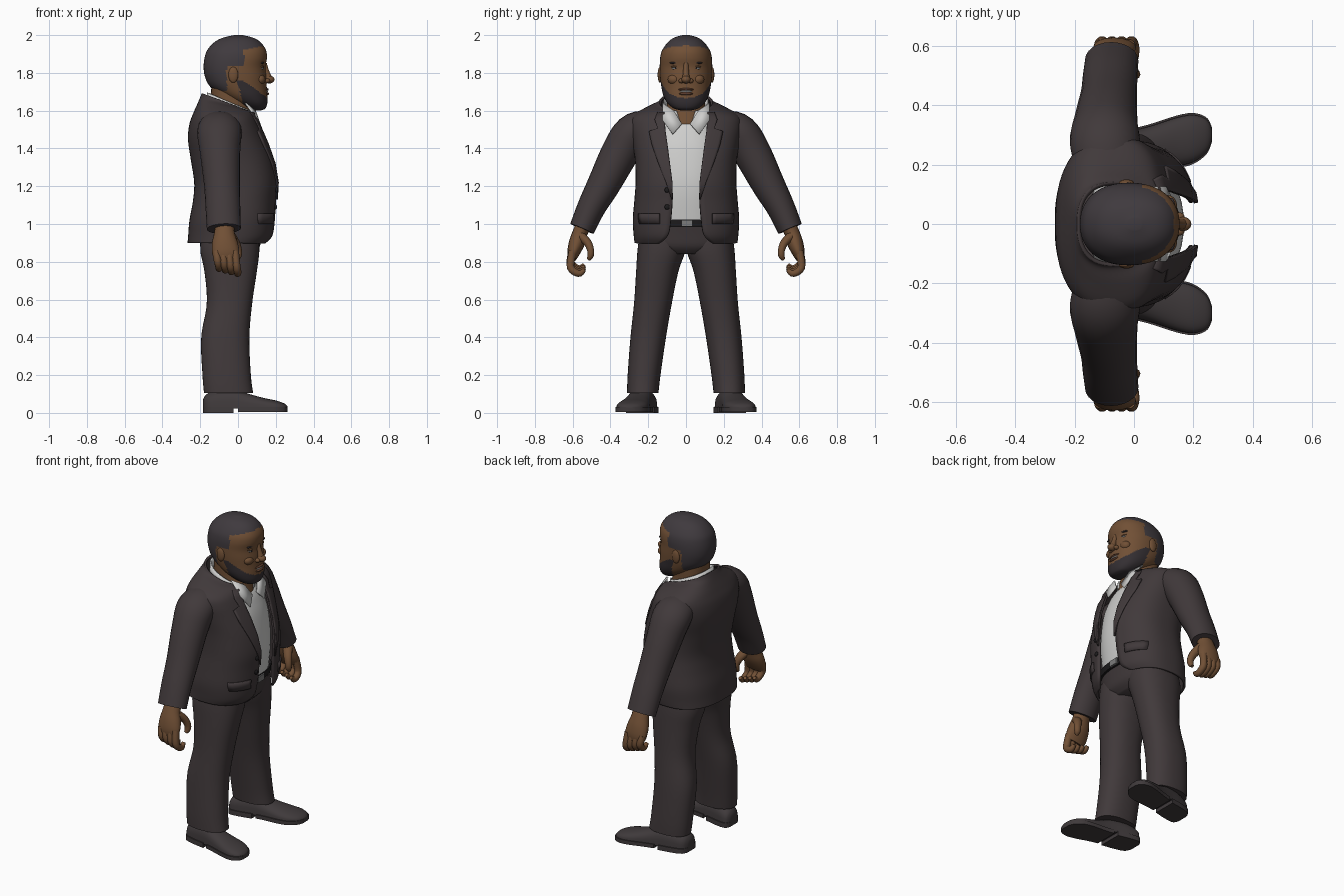
import bpy, bmesh, math
from mathutils import Vector

old = bpy.data.objects.get("Cube")
if old:
    bpy.data.objects.remove(old)


def material(name, r, g, b):
    m = bpy.data.materials.new(name)
    m.use_nodes = True
    m.diffuse_color = (r, g, b, 1)
    bsdf = m.node_tree.nodes["Principled BSDF"]
    bsdf.inputs["Base Color"].default_value = (r, g, b, 1)
    bsdf.inputs["Roughness"].default_value = 0.8
    return m


SUIT = material("charcoal suit", .052, .041, .043)
SKIN = material("brown skin", .165, .080, .036)
HAIR = material("dark hair", .050, .042, .048)
BEARD = material("dark beard", .034, .028, .032)
SHIRT = material("white shirt", .62, .62, .61)
SHOE = material("shoe leather", .050, .042, .044)
BLACK = material("black trim", .012, .011, .012)
METAL = material("buckle grey", .20, .20, .20)
LIP = material("lip brown", .105, .045, .026)
SIDES = (("left", 1), ("right", -1))


def finish(name, bm, mats, thick=0, angle=50):
    """Turn a bmesh into a smooth-shaded object."""
    bmesh.ops.recalc_face_normals(bm, faces=bm.faces)
    me = bpy.data.meshes.new(name)
    bm.to_mesh(me)
    bm.free()
    ob = bpy.data.objects.new(name, me)
    bpy.context.collection.objects.link(ob)
    for m in mats:
        me.materials.append(m)
    bpy.ops.object.select_all(action='DESELECT')
    bpy.context.view_layer.objects.active = ob
    ob.select_set(True)
    bpy.ops.object.shade_smooth_by_angle(angle=math.radians(angle))
    if thick:
        mod = ob.modifiers.new("thickness", 'SOLIDIFY')
        mod.thickness = thick
        mod.offset = 0
    return ob


def loft(name, rings, mat, closed=True, caps=True, thick=0, rule=None, mats=None):
    """Skin a list of point rings."""
    bm = bmesh.new()
    rows = [[bm.verts.new(p) for p in ring] for ring in rings]
    n = len(rows[0])
    for a, b in zip(rows, rows[1:]):
        for i in range(n if closed else n - 1):
            j = (i + 1) % n
            bm.faces.new((a[i], a[j], b[j], b[i]))
    if caps and closed:
        bm.faces.new(rows[0])
        bm.faces.new(rows[-1])
    if rule:
        for f in bm.faces:
            f.material_index = rule(f.calc_center_median())
    return finish(name, bm, mats or [mat], thick)


def spline(rows, t):
    """Catmull-Rom value of a table of rows at t in 0..1."""
    s = min(max(t, 0), 1) * (len(rows) - 1)
    i = min(int(s), len(rows) - 2)
    u = s - i
    p1, p2 = rows[i], rows[i + 1]
    p0, p3 = rows[max(i - 1, 0)], rows[min(i + 2, len(rows) - 1)]
    return [b + u * (c - a + u * (2*a - 5*b + 4*c - d + u * (3*(b - c) + d - a))) / 2
            for a, b, c, d in zip(p0, p1, p2, p3)]


def refine(rows, count):
    return [spline(rows, k / (count - 1)) for k in range(count)]


def oval(z, back, front, hy, cy=0, n=2.3, tilt=0, gap=0, seg=40):
    """Horizontal superellipse; gap leaves it open at the front, tilt lowers its front."""
    cx, hx = (back + front) / 2, (front - back) / 2
    a = math.asin(min(1, (max(gap, 0) / hy) ** (n / 2))) if gap else 0
    pts = []
    for k in range(seg):
        t = a + (2 * math.pi - 2 * a) * k / (seg - 1 if gap else seg)
        c, s = math.cos(t), math.sin(t)
        x = math.copysign(abs(c) ** (2 / n), c)
        y = math.copysign(abs(s) ** (2 / n), s)
        pts.append((cx + hx * x, cy + hy * y, z - tilt * (1 + x) / 2))
    return pts


def tube(name, path, mat, side=1, seg=16, count=14):
    """Tapered limb through rows of x, y, z, half depth, half width."""
    rows = refine(path, count)
    rings = []
    for i, (x, y, z, rx, rv) in enumerate(rows):
        a, b = rows[max(i - 1, 0)], rows[min(i + 1, count - 1)]
        d = Vector(b[:3]) - Vector(a[:3])
        v = Vector((1, 0, 0)).cross(d).normalized()
        u = d.cross(v).normalized()
        ring = []
        for k in range(seg):
            t = 2 * math.pi * k / seg
            p = Vector((x, y, z)) + u * rx * math.cos(t) + v * rv * math.sin(t)
            ring.append((p.x, p.y * side, p.z))
        rings.append(ring)
    return loft(name, rings, mat)


def ball(name, loc, size, mat):
    bm = bmesh.new()
    bmesh.ops.create_uvsphere(bm, u_segments=20, v_segments=12, radius=1)
    bmesh.ops.scale(bm, vec=size, verts=bm.verts)
    bmesh.ops.translate(bm, vec=loc, verts=bm.verts)
    return finish(name, bm, [mat])


def plate(name, pts, mat, side=1, thick=.008):
    bm = bmesh.new()
    bm.faces.new([bm.verts.new((x, y * side, z)) for x, y, z in pts])
    return finish(name, bm, [mat], thick)


# Jacket body: z, back, front, half width, opening, front drop
JACKET = [(.90, -.26, .155, .265, .14, 0), (.94, -.257, .182, .27, .095, 0),
          (1.02, -.25, .192, .275, .08, 0), (1.12, -.232, .197, .267, .072, 0),
          (1.22, -.225, .203, .26, .075, 0), (1.34, -.243, .183, .263, .09, 0),
          (1.45, -.258, .145, .28, .105, .01), (1.53, -.25, .115, .29, .115, .02),
          (1.585, -.23, .095, .275, .115, .03), (1.635, -.208, .085, .20, .112, .05),
          (1.665, -.195, .07, .15, .108, .075), (1.69, -.185, .06, .135, .105, .10)]
loft("jacket_body", [oval(z, b, f, w, n=2.5, tilt=t, gap=g, seg=60)
                     for z, b, f, w, g, t in refine(JACKET, 50)], SUIT, closed=False, thick=.014)


def jacket_row(z):
    return min(refine(JACKET, 200), key=lambda r: abs(r[0] - r[5] * .9 - z))


def on_jacket(z, y, lift):
    _, b, f, w, _, _ = jacket_row(z)
    return ((b + f) / 2 + (f - b) / 2 * max(0, 1 - (y / w) ** 2.5) ** .4 + lift, y, z)


def patch(name, rows, side, lift=.012):
    """Cloth strip on the jacket: rows of z, inner y, outer y."""
    rings = []
    for z, y0, y1 in rows:
        pts = [on_jacket(z, y0 + (y1 - y0) * k / 6, lift) for k in range(7)]
        rings.append([(x, y * side, zz) for x, y, zz in pts])
    loft(name, rings, SUIT, closed=False, thick=.009)


for label, s in SIDES:
    patch(label + "_lapel", [(1.13, .07, .075), (1.22, .072, .105), (1.32, .085, .145),
                             (1.42, .098, .18), (1.49, .108, .195), (1.505, .11, .15),
                             (1.55, .112, .165), (1.59, .112, .15)], s)
    patch(label + "_pocket_flap", [(1.0, .14, .245), (1.03, .14, .25), (1.055, .14, .25)], s)
for i, z in enumerate((1.09, 1.18)):
    x, y, _ = on_jacket(z, .1, .01)
    ball(f"jacket_button_{i}", (x, -y, z), (.008, .014, .014), BLACK)

# Shirt, placket and collar
SHIRT_ROWS = [(1.01, -.15, .15, .2, 0), (1.2, -.15, .168, .2, 0), (1.38, -.15, .145, .2, 0),
              (1.5, -.16, .115, .17, .02), (1.58, -.15, .095, .13, .06), (1.64, -.14, .085, .115, .11)]
loft("shirt", [oval(z, b, f, w, tilt=t) for z, b, f, w, t in refine(SHIRT_ROWS, 24)], SHIRT)
loft("shirt_collar_band", [oval(1.62, -.165, .085, .118, tilt=.08, gap=.03),
                           oval(1.695, -.16, .075, .115, tilt=.10, gap=.05)],
     SHIRT, closed=False, thick=.008)
for label, s in SIDES:
    plate(label + "_collar_point", [(.04, .125, 1.64), (.09, .065, 1.60), (.115, .022, 1.53),
                                    (.135, .07, 1.475), (.105, .125, 1.55)], SHIRT, s)

# Trousers, belt and buckle
HIPS = [(.84, -.17, .08, .17), (.88, -.2, .115, .245), (.95, -.2, .13, .25), (1.03, -.19, .145, .24)]
loft("trouser_hips", [oval(*r) for r in refine(HIPS, 12)], SUIT)
loft("belt", [oval(.985, -.19, .152, .24), oval(1.025, -.19, .155, .24)], BLACK)
bm = bmesh.new()
bmesh.ops.create_cube(bm, size=1)
bmesh.ops.scale(bm, vec=(.012, .06, .035), verts=bm.verts)
bmesh.ops.translate(bm, vec=(.157, .005, 1.003), verts=bm.verts)
finish("belt_buckle", bm, [METAL])
LEG = [(.105, -.18, .08, .083, .229), (.2, -.188, .068, .087, .222), (.4, -.195, .06, .094, .20),
       (.58, -.165, .075, .1, .175), (.75, -.178, .1, .112, .152), (.86, -.2, .113, .127, .130),
       (.95, -.19, .11, .12, .125)]

# Shoe upper along its length: distance, half width, height
UPPER = [(-.185, .03, .07), (-.165, .062, .10), (-.10, .07, .125), (-.02, .068, .128),
         (.06, .072, .10), (.14, .082, .078), (.20, .08, .066), (.245, .055, .05), (.262, .02, .035)]
SOLE = [(r[0], r[1] + .006) for r in UPPER]


def shoe_ring(d, w, h, base, side):
    """Upright arch across the shoe, which turns outwards to the toe."""
    ring = []
    for k in range(17):
        t = math.pi * k / 16
        y = .248 + .20 * d + w * math.cos(t)
        ring.append((d, y * side, base + (h - base) * math.sin(t) ** .6))
    return ring


for label, s in SIDES:
    loft(label + "_trouser_leg", [oval(z, b, f, w, cy=c * s) for z, b, f, w, c in refine(LEG, 24)], SUIT)
    loft(label + "_shoe", [shoe_ring(d, w, h, .022, s) for d, w, h in refine(UPPER, 28)], SHOE)
    rows = refine(SOLE, 28)
    for part, low, keep in (("sole", .006, lambda d: d > -.02), ("heel", 0, lambda d: d < .0)):
        loft(f"{label}_shoe_{part}", [[(d, (.248 + .2 * d + e * w) * s, z) for e, z in
             ((-1, low), (1, low), (1, .03), (-1, .03))] for d, w in rows if keep(d)], SHOE)

    # Sleeve, hand, fingers and thumb
    tube(label + "_sleeve", [(-.09, .17, 1.53, .10, .075), (-.098, .275, 1.49, .118, .098),
         (-.095, .345, 1.385, .107, .10), (-.085, .435, 1.21, .095, .087),
         (-.08, .50, 1.09, .092, .075), (-.075, .551, .975, .09, .067)], SUIT, s, 24, 24)
    tube(label + "_palm", [(-.07, .54, 1.0, .05, .04), (-.072, .562, .95, .055, .04),
         (-.07, .578, .90, .068, .042), (-.065, .595, .85, .072, .034),
         (-.06, .603, .815, .062, .022)], SKIN, s)
    for i in range(4):
        x, drop = -.115 + .033 * i, .009 * i
        tube(f"{label}_finger_{i}", [(x, .60, .855, .021, .022), (x + .008, .612, .805 - drop, .021, .021),
             (x + .014, .592, .775 - drop, .020, .020), (x + .014, .562, .765 - drop, .018, .018),
             (x + .012, .538, .785 - drop, .011, .011)], SKIN, s, 10)
    tube(label + "_thumb", [(-.04, .555, .935, .03, .025), (-.015, .52, .90, .026, .022),
         (.0, .505, .86, .021, .019), (.0, .506, .83, .019, .017), (-.004, .518, .812, .01, .01)], SKIN, s, 10)

# Neck and head
loft("neck", [oval(z, b, f, w) for z, b, f, w in
     ((1.5, -.12, .09, .09), (1.56, -.13, .085, .10), (1.62, -.145, .065, .10), (1.76, -.14, .06, .10))], SKIN)
HEAD = [(1.602, .07, .125, .03), (1.612, .04, .145, .065), (1.64, -.02, .155, .098), (1.68, -.09, .155, .12),
        (1.73, -.15, .152, .131), (1.78, -.175, .15, .137), (1.83, -.182, .145, .139), (1.88, -.177, .153, .137),
        (1.92, -.163, .148, .126), (1.96, -.128, .122, .098), (1.985, -.083, .083, .066), (2.0, -.02, .025, .02)]


def head_colour(c):
    x, z = c.x, c.z
    front = z > 1.925 + max(0, x - .05) * .22
    if front or (x < .032 and z > 1.835) or (x < -.06 and z > 1.70):
        return 1
    if x > -.005 and z < min(1.765 - (x - .02) * .72, 1.76) and x > .02 - (z - 1.66) * .25:
        return 2
    return 0


loft("head", [oval(z, b, f, w, n=2.2, seg=96) for z, b, f, w in refine(HEAD, 80)],
     SKIN, rule=head_colour, mats=[SKIN, HAIR, BEARD])

# Face: nose, mouth, eyes, brows and ears
ball("nose_tip", (.165, 0, 1.765), (.028, .024, .021), SKIN)
tube("nose_bridge", [(.138, 0, 1.85, .014, .014), (.148, 0, 1.81, .016, .015), (.162, 0, 1.768, .02, .02)], SKIN)
ball("upper_lip", (.147, 0, 1.712), (.016, .042, .008), LIP)
ball("teeth", (.147, 0, 1.702), (.012, .034, .006), SHIRT)
ball("lower_lip", (.148, 0, 1.69), (.016, .037, .009), LIP)
for label, s in SIDES:
    ball(label + "_nostril", (.152, .025 * s, 1.758), (.018, .014, .013), SKIN)
    ball(label + "_cheek", (.115, .062 * s, 1.765), (.03, .035, .028), SKIN)
    ball(label + "_eye", (.122, .055 * s, 1.824), (.013, .02, .009), METAL)
    ball(label + "_iris", (.130, .053 * s, 1.824), (.007, .008, .008), BLACK)
    ball(label + "_upper_eyelid", (.122, .055 * s, 1.833), (.016, .024, .007), SKIN)
    ball(label + "_eyebrow", (.126, .056 * s, 1.853), (.013, .032, .006), BEARD)
    ball(label + "_ear", (-.025, .138 * s, 1.79), (.026, .012, .042), SKIN)
